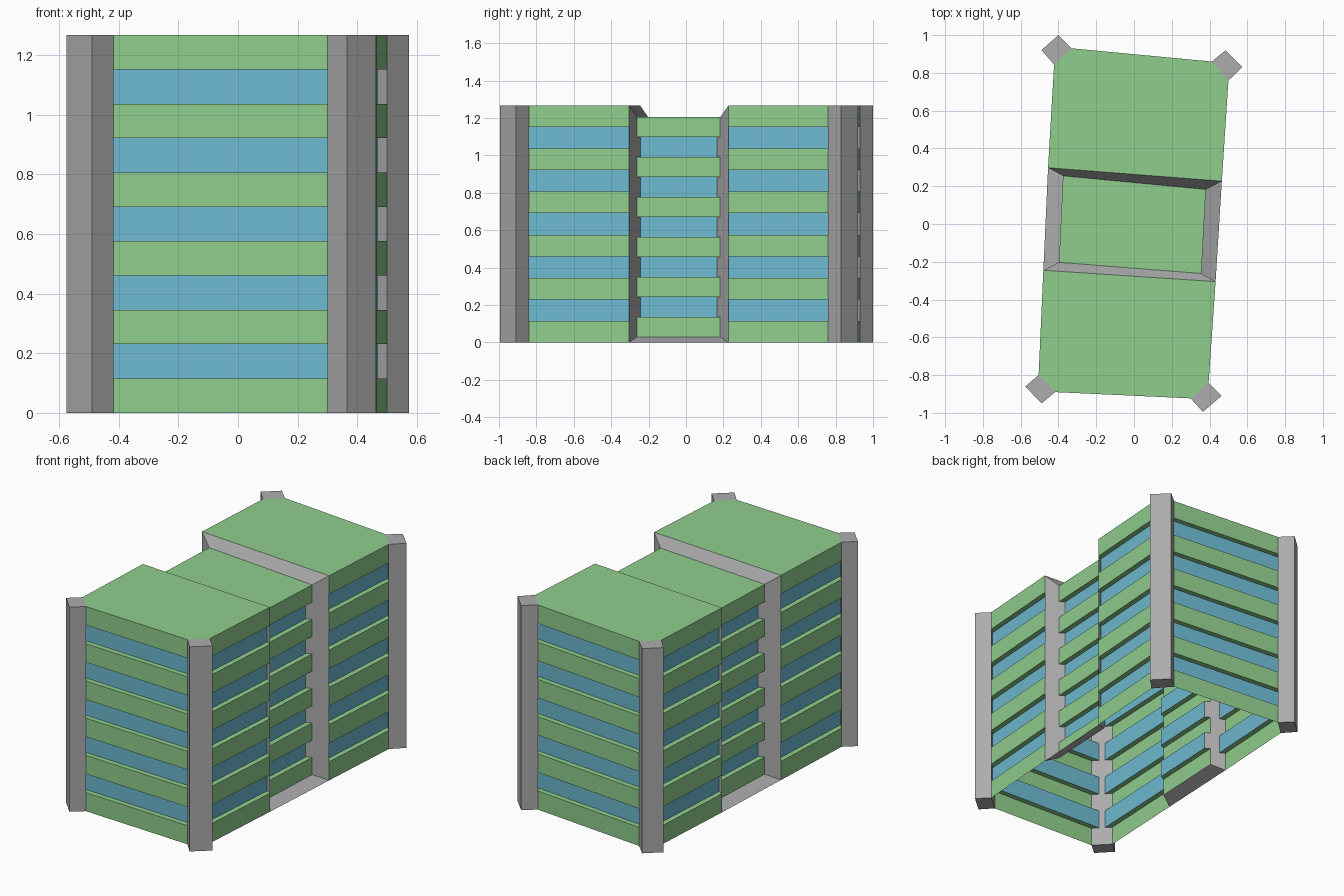
import bpy
from mathutils import Vector

if "Cube" in bpy.data.objects:
    bpy.data.objects.remove(bpy.data.objects["Cube"])

H = 1.267            # height of the wings and columns
LOW, HIGH = 0.03, 1.205   # bottom and top of the recessed middle block
DEPTH = 0.032        # how far windows sit behind the floor bands
FLOORS = 5


def material(name, rgb):
    m = bpy.data.materials.new(name)
    lin = [((c / 255 + 0.055) / 1.055) ** 2.4 for c in rgb]
    m.diffuse_color = (*lin, 1)
    m.use_nodes = True
    m.node_tree.nodes["Principled BSDF"].inputs["Base Color"].default_value = m.diffuse_color
    return m


MATS = [material("green_panel", (144, 206, 141)),
        material("blue_window", (110, 186, 209)),
        material("grey_concrete", (172, 172, 172))]
GREEN, BLUE, GREY = range(3)


def make(name, quads):
    """quads: list of (points, material index)"""
    verts, faces, mats = [], [], []
    for pts, mi in quads:
        faces.append(range(len(verts), len(verts) + len(pts)))
        verts += [tuple(p) for p in pts]
        mats.append(mi)
    me = bpy.data.meshes.new(name)
    me.from_pydata(verts, [], [tuple(f) for f in faces])
    for m in MATS:
        me.materials.append(m)
    me.polygons.foreach_set("material_index", mats)
    ob = bpy.data.objects.new(name, me)
    bpy.context.collection.objects.link(ob)
    return ob


def at(p, z):
    return (p[0], p[1], z)


def wall(name, p, q, slant_p, slant_q, z0, z1, jambs=False):
    """Stepped wall from p to q (clockwise); ends follow the slants inward."""
    p, q = Vector(p), Vector(q)
    d = (q - p).normalized()
    inward = Vector((d.y, -d.x))
    sp, sq = Vector(slant_p), Vector(slant_q)
    ends = [(p, q), (p + sp * (DEPTH / sp.dot(inward)), q + sq * (DEPTH / sq.dot(inward)))]
    n = FLOORS * 2 + 1
    profile = []
    for i in range(n):
        for k in (i, i + 1):
            profile.append((i % 2, z0 + (z1 - z0) * k / n))
    quads = []
    for (a, za), (b, zb) in zip(profile, profile[1:]):
        (pa, qa), (pb, qb) = ends[a], ends[b]
        quads.append(([at(pa, za), at(pb, zb), at(qb, zb), at(qa, za)],
                      BLUE if a and b else GREEN))
        if jambs and a and b:
            for k in (0, 1):
                o, i = ends[0][k], ends[1][k]
                quads.append(([at(o, za), at(o, zb), at(i, zb), at(i, za)], GREY))
    make(name, quads)


# Corner columns: plan corners, the first two touch the walls (clockwise order)
COLS = {
    "back_left": [(-0.423, 0.845), (-0.33, 0.93), (-0.40, 1.0), (-0.49, 0.92)],
    "back_right": [(0.412, 0.86), (0.50, 0.76), (0.573, 0.83), (0.485, 0.92)],
    "front_right": [(0.395, -0.84), (0.30, -0.923), (0.365, -0.995), (0.463, -0.91)],
    "front_left": [(-0.418, -0.89), (-0.505, -0.80), (-0.575, -0.86), (-0.49, -0.95)],
}
for key, c in COLS.items():
    quads = [([at(p, H) for p in c], GREY), ([at(p, 0) for p in reversed(c)], GREY)]
    for i in range(4):
        a, b = c[i], c[(i + 1) % 4]
        quads.append(([at(a, 0), at(b, 0), at(b, H), at(a, H)], GREY))
    make(key + "_column", quads)

# Recess corners in plan: outer edge on the wings, inner edge on the middle block
OUT = {"nl": (-0.455, 0.298), "nr": (0.465, 0.227), "sr": (0.432, -0.305), "sl": (-0.48, -0.245)}
INN = {"nl": (-0.376, 0.255), "nr": (0.38, 0.183), "sr": (0.357, -0.262), "sl": (-0.397, -0.203)}
SL = {k: Vector(INN[k]) - Vector(OUT[k]) for k in OUT}


def cut(key, flip=False):
    a, b = Vector(COLS[key][0]), Vector(COLS[key][1])
    return a - b if flip else b - a


# Wing walls
C = COLS
wall("back_wing_left_wall", OUT["nl"], C["back_left"][0], SL["nl"], cut("back_left"), 0, H)
wall("back_wall", C["back_left"][1], C["back_right"][0], cut("back_left", True), cut("back_right"), 0, H)
wall("back_wing_right_wall", C["back_right"][1], OUT["nr"], cut("back_right", True), SL["nr"], 0, H)
wall("front_wing_right_wall", OUT["sr"], C["front_right"][0], SL["sr"], cut("front_right"), 0, H)
wall("front_wall", C["front_right"][1], C["front_left"][0], cut("front_right", True), cut("front_left"), 0, H)
wall("front_wing_left_wall", C["front_left"][1], OUT["sl"], cut("front_left", True), SL["sl"], 0, H)

# Middle block walls
wall("middle_right_wall", INN["nr"], INN["sr"], SL["nr"], SL["sr"], LOW, HIGH, True)
wall("middle_left_wall", INN["sl"], INN["nl"], SL["sl"], SL["nl"], LOW, HIGH, True)

# Roofs
back = [OUT["nl"], OUT["nr"], *reversed(C["back_right"][:2]), *reversed(C["back_left"][:2])]
front = [OUT["sr"], OUT["sl"], *reversed(C["front_left"][:2]), *reversed(C["front_right"][:2])]
make("back_roof", [([at(p, H) for p in back], GREEN)])
make("front_roof", [([at(p, H) for p in front], GREEN)])
make("middle_roof", [([at(INN[k], HIGH) for k in ("sl", "sr", "nr", "nl")], GREEN)])

# Bevelled grey frame around the recess: uprights, roof slopes and sills
frame = []
for k in OUT:
    f = [at(OUT[k], 0), at(OUT[k], H), at(INN[k], HIGH), at(INN[k], LOW)]
    frame.append((f if k in ("nl", "sr") else f[::-1], GREY))
for a, b in (("nr", "nl"), ("sl", "sr")):
    frame.append(([at(OUT[a], H), at(OUT[b], H), at(INN[b], HIGH), at(INN[a], HIGH)], GREY))
for a, b in (("sr", "nr"), ("nl", "sl")):
    frame.append(([at(OUT[a], 0), at(OUT[b], 0), at(INN[b], LOW), at(INN[a], LOW)], GREY))
make("recess_frame", frame)
